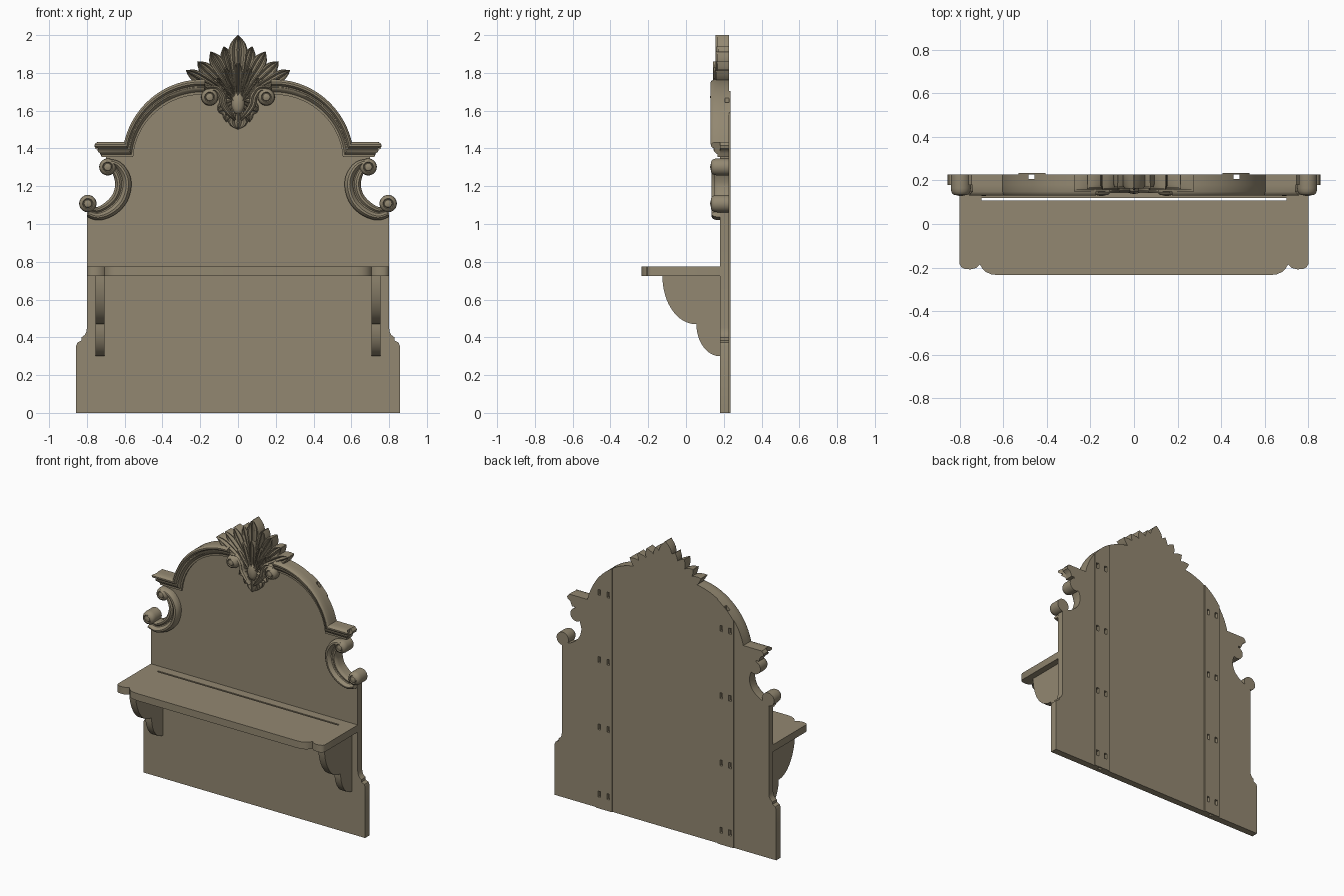
import bpy, bmesh, math
from mathutils import Vector

if "Cube" in bpy.data.objects:
    bpy.data.objects.remove(bpy.data.objects["Cube"])

wood = bpy.data.materials.new("olive_brown_wood")
wood.diffuse_color = (0.29, 0.245, 0.165, 1)
wood.use_nodes = True
wood.node_tree.nodes["Principled BSDF"].inputs["Base Color"].default_value = wood.diffuse_color


def add(name, verts, faces, angle=35):
    me = bpy.data.meshes.new(name)
    me.from_pydata(verts, [], faces)
    bm = bmesh.new()
    bm.from_mesh(me)
    bmesh.ops.recalc_face_normals(bm, faces=bm.faces[:])
    bm.to_mesh(me)
    bm.free()
    me.materials.append(wood)
    ob = bpy.data.objects.new(name, me)
    bpy.context.collection.objects.link(ob)
    smooth(ob, angle)
    return ob


def smooth(ob, angle=35):
    bpy.ops.object.select_all(action='DESELECT')
    ob.select_set(True)
    bpy.context.view_layer.objects.active = ob
    bpy.ops.object.shade_smooth_by_angle(angle=math.radians(angle))


def rings(name, loops):
    """Skin a row of equal loops and cap both ends."""
    n, m = len(loops[0]), len(loops)
    verts = [p for lp in loops for p in lp]
    faces = [(i * n + j, i * n + (j + 1) % n, (i + 1) * n + (j + 1) % n, (i + 1) * n + j)
             for i in range(m - 1) for j in range(n)]
    faces += [tuple(range(n)), tuple((m - 1) * n + j for j in range(n))]
    return add(name, verts, faces)


def prism(name, pts, axis, a, b):
    place = {'x': lambda p, d: (d, p[0], p[1]),
             'y': lambda p, d: (p[0], d, p[1]),
             'z': lambda p, d: (p[0], p[1], d)}[axis]
    return rings(name, [[place(p, d) for p in pts] for d in (a, b)])


def ribbon(name, outer, inner, prof, s=1, flare=None):
    """Moulding between two edge lines; prof = (position across, y)."""
    loops = []
    for i, (o, n) in enumerate(zip(outer, inner)):
        lp = []
        for j, (t, y) in enumerate(prof):
            x, z = o[0] + (n[0] - o[0]) * t, o[1] + (n[1] - o[1]) * t
            if flare and i == 0:
                x += flare - prof[min(max(j, 1), len(prof) - 2)][1]
            lp.append((s * x, y, z))
        loops.append(lp)
    return rings(name, loops)


def spline(pts, k=5):
    """Catmull-Rom through tuples."""
    v = [Vector(p) for p in pts]
    v = [v[0] * 2 - v[1]] + v + [v[-1] * 2 - v[-2]]
    out = []
    for i in range(1, len(v) - 2):
        a, b, c, d = v[i - 1:i + 3]
        for q in range(k):
            t = q / k
            out.append(0.5 * (2 * b + (c - a) * t + (2 * a - 5 * b + 4 * c - d) * t * t
                              + (3 * b - a - 3 * c + d) * t ** 3))
    return out + [v[-2]]


def edges(path):
    """Outer and inner edge of an (x, z, half width) path."""
    outer, inner = [], []
    for i, p in enumerate(path):
        d = path[min(i + 1, len(path) - 1)] - path[max(i - 1, 0)]
        n = Vector((d[1], -d[0])).normalized() * p[2]
        outer.append((p[0] + n.x, p[1] + n.y))
        inner.append((p[0] - n.x, p[1] - n.y))
    return outer, inner


def volute_eye(name, x, z, r):
    prof = [(1, .228), (1, .165), (.95, .15), (.82, .138), (.6, .132), (.5, .138), (.42, .132), (.08, .128)]
    ring = [math.tau * k / 28 for k in range(28)]
    rings(name, [[(x + r * f * math.cos(a), y, z + r * f * math.sin(a)) for a in ring] for f, y in prof])


def cut(ob, boxes):
    """Subtract boxes given as (x0, x1, y0, y1, z0, z1)."""
    for x0, x1, y0, y1, z0, z1 in boxes:
        c = prism("cutter", [(x0, y0), (x1, y0), (x1, y1), (x0, y1)], 'z', z0, z1)
        c.hide_render = True
        m = ob.modifiers.new("cut", 'BOOLEAN')
        m.operation, m.solver, m.object = 'DIFFERENCE', 'EXACT', c
        me = bpy.data.meshes.new_from_object(ob.evaluated_get(bpy.context.evaluated_depsgraph_get()))
        ob.modifiers.clear()
        ob.data = me
        bpy.data.objects.remove(c)
    smooth(ob)


def arc(cx, cz, a, b, t0, t1, n=24):
    return [(cx + a * math.cos(math.radians(t0 + (t1 - t0) * i / n)),
             cz + b * math.sin(math.radians(t0 + (t1 - t0) * i / n))) for i in range(n + 1)]


def mirrored(half):
    return half + [(-x, z) for x, z in reversed(half)]


# shared curves: arch edges and the side C-scroll
arch_out = arc(.19, 1.33, .425, .435, 13.7, 92)
arch_in = arc(.19, 1.33, .366, .355, 4, 92)
scroll = spline([(.70, 1.325, .022), (.645, 1.30, .035), (.614, 1.25, .042), (.608, 1.195, .043),
                 (.63, 1.13, .043), (.68, 1.08, .041), (.74, 1.055, .035), (.79, 1.066, .03)])

# back panel
half = [(.857, 0), (.857, .355), (.85, .372), (.835, .38), (.828, .383), (.828, .4), (.812, .412),
        (.803, .43), (.80, .45), (.80, 1.06)]
half += [(p[0], p[1]) for p in reversed(scroll)]
half += [(.70, 1.354), (.722, 1.354), (.73, 1.375), (.738, 1.39), (.757, 1.4), (.76, 1.415), (.745, 1.433)]
half += arch_out
panel = prism("back_panel", mirrored(half), 'y', .18, .228)

# vertical channels and screw slots, covered by thin rear battens
slots, channels = [], []
for s in (1, -1):
    for x in (.437, .505):
        for k in range(4):
            z = .1 + .47 * k
            slots.append((s * x - .01, s * x + .01, .215, .25, z - .02, z + .02))
    channels.append((s * .471 - .014, s * .471 + .014, .207, .25, -.1, 2.1))
cut(panel, channels + slots)
for s in (1, -1):
    top = [p for p in arch_out if .407 < p[0] < .53]
    zat = lambda x: 1.33 + .435 * math.sqrt(1 - ((x - .19) / .425) ** 2)
    pts = [(.407, 0), (.53, 0), (.53, zat(.53))] + top + [(.407, zat(.407))]
    batten = prism("rear_batten", [(s * x, z) for x, z in pts], 'y', .228, .235)
    cut(batten, [b for b in slots if b[0] * s > 0])

# shelf with a plate slot
half = [(.8, .18), (.8, -.185), (.792, -.198), (.775, -.207), (.75, -.208), (.725, -.202), (.707, -.186),
        (.697, -.203), (.68, -.22), (.655, -.231), (.62, -.235)]
shelf = prism("shelf", mirrored(half), 'z', .725, .775)
cut(shelf, [(-.7, .7, .107, .119, .7, .8)])

moulding = [(0, .18), (0, .148), (.06, .137), (.15, .131), (.28, .132), (.38, .141), (.42, .152), (.5, .152),
            (.52, .146), (.62, .148), (.72, .157), (.82, .167), (.9, .168), (1, .168), (1, .18)]
scroll_prof = [(0, .228), (0, .165), (.06, .148), (.18, .137), (.32, .135), (.45, .145), (.52, .16),
               (.6, .163), (.72, .152), (.86, .15), (.96, .16), (1, .175), (1, .228)]
for s in (1, -1):
    # brackets
    prof = arc(.05, .725, .175, .255, 180, 270, 16) + arc(.18, .47, .125, .17, 180, 270, 12)
    prism("bracket", prof + [(.18, .725)], 'x', s * .707, s * .755)
    # arch moulding with level cornice end
    ribbon("arch_moulding", [(.71, 1.433)] + arch_out, [(.71, 1.354)] + arch_in, moulding, s, .18)
    # side scroll
    ribbon("side_scroll", *edges(scroll), scroll_prof, s)
    volute_eye("scroll_lower_eye", s * .795, 1.108, .046)
    volute_eye("scroll_upper_eye", s * .69, 1.302, .045)
    # crest volute where the arch ends
    volute_eye("crest_volute", s * .15, 1.672, .045)
    curl = spline([(.165, 1.715, .012), (.115, 1.715, .017), (.085, 1.675, .019), (.075, 1.63, .018),
                   (.045, 1.585, .014), (.015, 1.55, .006)])
    ribbon("crest_curl", *edges(curl), [(0, .2), (0, .155), (.25, .142), (.5, .152), (.75, .142),
                                        (1, .155), (1, .2)], s)


def leaf(name, bx, bz, ang, length, hw, front, s=1):
    """Carved leaf with raised rims, grooves and a midrib."""
    a = math.radians(ang)
    shape = [(0, .35), (.25, .5), (.5, .75), (.68, .97), (.78, 1), (.87, .8), (.94, .45), (1, .04)]
    path = [Vector((bx + math.sin(a) * length * t, bz + math.cos(a) * length * t, hw * w)) for t, w in shape]
    prof = [(0, .228), (0, front + .02), (.08, front + .008), (.18, front + .008), (.32, front + .026),
            (.4, front + .02), (.46, front), (.54, front), (.6, front + .02), (.68, front + .026),
            (.82, front + .008), (.92, front + .008), (1, front + .02), (1, .228)]
    ribbon(name, *edges(path), prof, s)


# crest: upper fan, lower pendant and a small front fan
leaf("crest_top_leaf", 0, 1.66, 0, .34, .05, .155)
leaf("crest_bottom_leaf", 0, 1.66, 180, .16, .05, .15)
leaf("crest_front_leaf", 0, 1.6, 0, .26, .024, .142)
for s in (1, -1):
    for ang, ln, hw, fr in ((15, .29, .036, .162), (30, .291, .038, .156), (47, .294, .037, .16),
                            (61, .315, .034, .15), (71, .24, .03, .158)):
        leaf("crest_fan_leaf", 0, 1.66, ang, ln, hw, fr, s)
    for ang, ln, hw in ((152, .135, .036), (122, .125, .036)):
        leaf("crest_pendant_leaf", 0, 1.66, ang, ln, hw, .156, s)
    for ang, ln in ((18, .22), (36, .19)):
        leaf("crest_small_leaf", 0, 1.62, ang, ln, .02, .146, s)

# crest centre
core = [math.tau * k / 24 for k in range(24)]
rings("crest_core", [[(.035 * f * math.cos(a), y, 1.64 + .06 * f * math.sin(a)) for a in core]
                     for f, y in ((1, .2), (1, .16), (.85, .148), (.55, .141), (.1, .138))])
